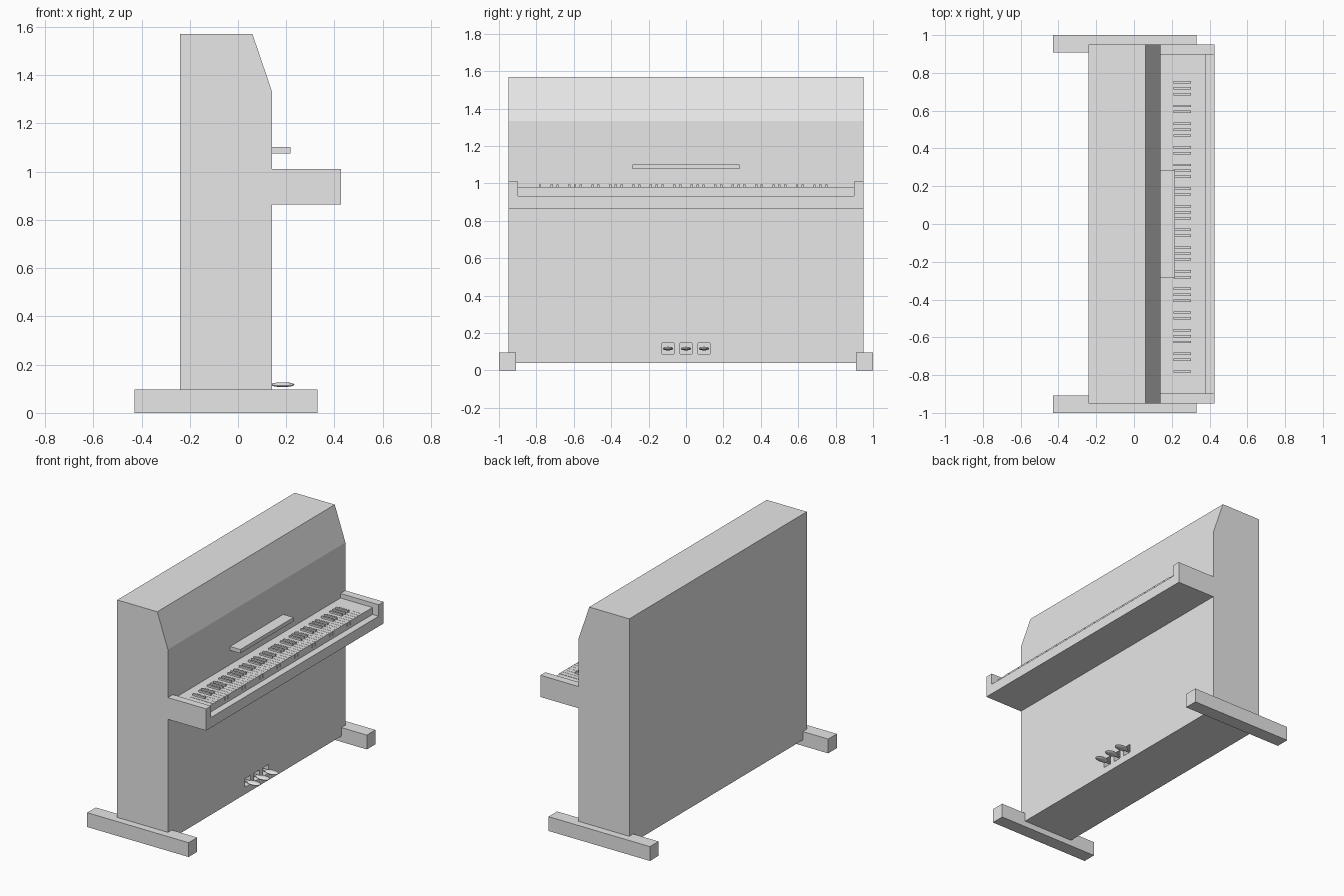
import bpy
import bmesh
from mathutils import Matrix, Vector

cube = bpy.data.objects.get("Cube")
if cube:
    bpy.data.objects.remove(cube, do_unlink=True)

GREY = (0.8, 0.8, 0.8, 1.0)
mat = bpy.data.materials.new("plain_grey")
mat.use_nodes = True
mat.diffuse_color = GREY
mat.node_tree.nodes["Principled BSDF"].inputs["Base Color"].default_value = GREY


def finish(name, bm):
    bmesh.ops.recalc_face_normals(bm, faces=bm.faces)
    mesh = bpy.data.meshes.new(name)
    bm.to_mesh(mesh)
    bm.free()
    mesh.materials.append(mat)
    obj = bpy.data.objects.new(name, mesh)
    bpy.context.collection.objects.link(obj)
    return obj


def boxes(name, spans):
    """One object from boxes given as (x range, y range, z range)."""
    bm = bmesh.new()
    for span in spans:
        centre = Vector([(a + b) / 2 for a, b in span])
        size = Vector([b - a for a, b in span])
        bmesh.ops.create_cube(bm, size=1, matrix=Matrix.LocRotScale(centre, None, size))
    return finish(name, bm)


def prism(name, outline, y0, y1):
    """Extrude an (x, z) outline along y."""
    bm = bmesh.new()
    face = bm.faces.new([bm.verts.new((x, y0, z)) for x, z in outline])
    new = bmesh.ops.extrude_face_region(bm, geom=[face])["geom"]
    bmesh.ops.translate(bm, vec=(0, y1 - y0, 0),
                        verts=[v for v in new if isinstance(v, bmesh.types.BMVert)])
    return finish(name, bm)


BACK, FRONT = -0.24, 0.14
HALF = 0.95
RAIL, LIP = 0.38, 0.426
PEDALS = (-0.096, 0, 0.096)

# Upright case with sloped top and pedal recesses
case = prism("case", [(BACK, 0.04), (FRONT, 0.04), (FRONT, 1.335),
                      (0.06, 1.57), (BACK, 1.57)], -HALF, HALF)
cutter = boxes("pedal_recess_cutter",
               [((0.10, 0.2), (y - 0.031, y + 0.031), (0.088, 0.146)) for y in PEDALS])
cutter.hide_render = True
cutter.hide_viewport = True
cut = case.modifiers.new("pedal_recesses", "BOOLEAN")
cut.operation = "DIFFERENCE"
cut.solver = "EXACT"
cut.object = cutter

# Feet and key cheeks on both ends
for side, s in (("right", -1), ("left", 1)):
    boxes(side + "_foot", [((-0.43, 0.33), sorted((s * 0.908, s)), (0, 0.097))])
    boxes(side + "_cheek", [((FRONT, LIP), sorted((s * 0.897, s * HALF)), (0.863, 1.01))])

# Key bed, low front rail and music shelf
boxes("key_bed", [((FRONT, RAIL), (-0.897, 0.897), (0.863, 0.979))])
boxes("front_rail", [((RAIL, LIP), (-0.897, 0.897), (0.863, 0.932))])
boxes("music_shelf", [((FRONT, 0.217), (-0.285, 0.285), (1.076, 1.102))])

# Keyboard: 52 white keys, black keys on the joins
COUNT = 52
START = -0.812
STEP = -2 * START / COUNT
GAP = 0.0008
joins = [START + i * STEP for i in range(COUNT)]
boxes("white_keys", [((0.21, RAIL + 0.002), (y + GAP, y + STEP - GAP), (0.953, 0.981))
                     for y in joins])
boxes("black_keys", [((0.21, 0.302), (y - 0.0065, y + 0.0065), (0.975, 0.993))
                     for i, y in enumerate(joins) if i and i % 7 in (1, 3, 4, 6, 0)])

# Pedals: thin stem with a flattened oval tread
for name, y in zip(("right", "middle", "left"), PEDALS):
    boxes(name + "_pedal_stem", [((0.10, 0.17), (y - 0.01, y + 0.01), (0.113, 0.121))])
    bm = bmesh.new()
    bmesh.ops.create_uvsphere(bm, u_segments=24, v_segments=12, radius=1,
                              matrix=Matrix.LocRotScale(Vector((0.186, y, 0.117)), None,
                                                        Vector((0.048, 0.028, 0.01))))
    tread = finish(name + "_pedal_tread", bm)
    tread.data.shade_smooth()
